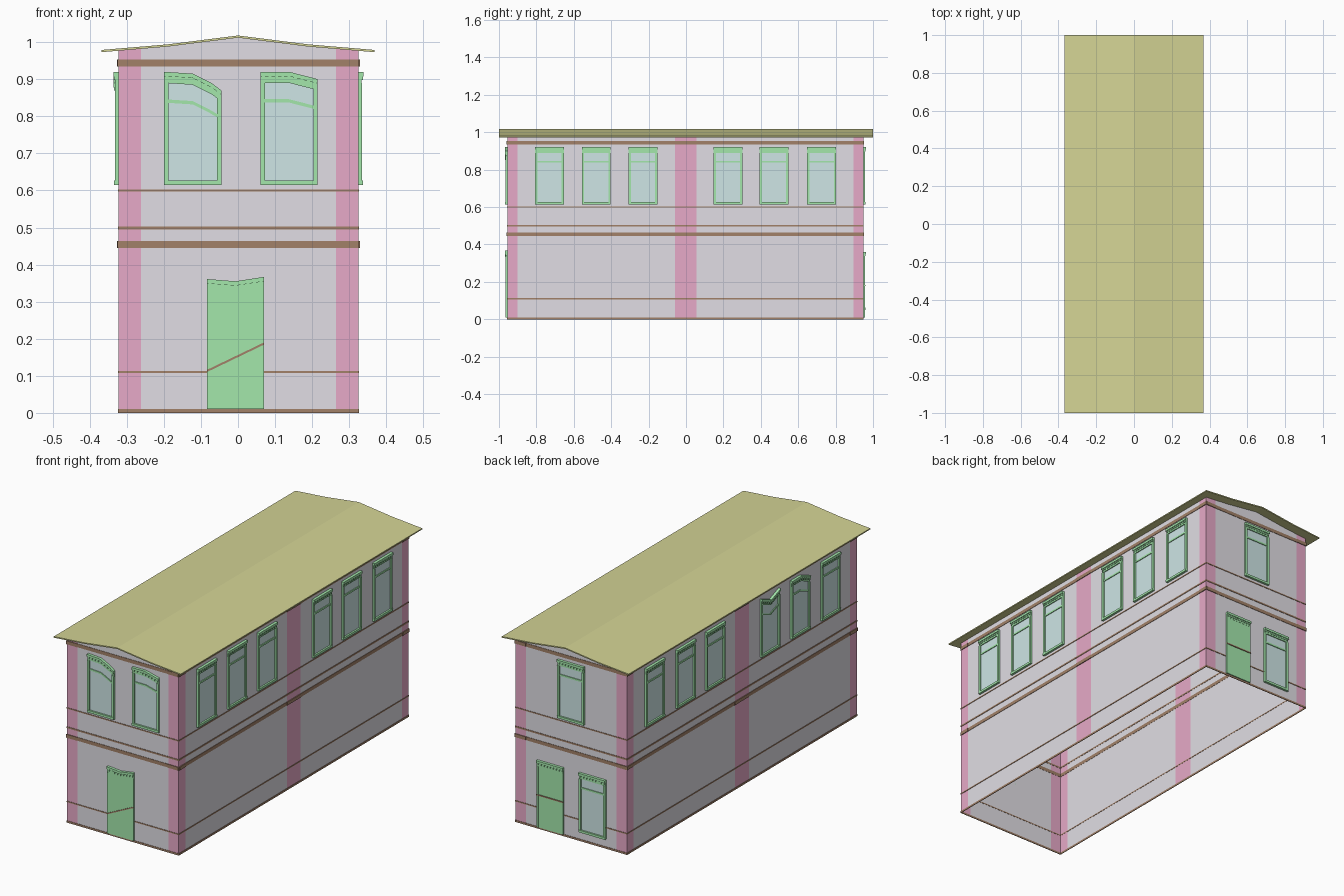
import bpy, bmesh

if "Cube" in bpy.data.objects:
    bpy.data.objects.remove(bpy.data.objects["Cube"])

X0, X1, Y0, Y1 = -0.322, 0.325, -0.955, 0.948
ROOF = [(0, 1.018), (0.19, 0.994), (0.368, 0.979)]
THICK = 0.006


def material(name, rgb):
    m = bpy.data.materials.new(name)
    m.diffuse_color = (*rgb, 1)
    m.use_nodes = True
    m.node_tree.nodes["Principled BSDF"].inputs["Base Color"].default_value = m.diffuse_color
    return m


WALL = material("plaster", (0.75, 0.73, 0.78))
PINK = material("pink_pilaster", (0.8, 0.4, 0.58))
BROWN = material("brown_trim", (0.36, 0.22, 0.14))
GREEN = material("green_joinery", (0.37, 0.8, 0.41))
GLASS = material("pale_glass", (0.62, 0.79, 0.79))
OLIVE = material("olive_roof", (0.66, 0.66, 0.3))


def finish(bm, name, mat, closed=True):
    if closed:
        bmesh.ops.recalc_face_normals(bm, faces=bm.faces)
    me = bpy.data.meshes.new(name)
    bm.to_mesh(me)
    bm.free()
    ob = bpy.data.objects.new(name, me)
    bpy.context.collection.objects.link(ob)
    me.materials.append(mat)
    return ob


def lerp(points, x):
    for (a, p), (b, q) in zip(points, points[1:]):
        if x <= b:
            return p + (q - p) * (x - a) / (b - a)
    return points[-1][1]


def under_roof(x):
    return lerp(ROOF, abs(x)) - THICK


# Maps wall coordinates (across, up, outward) to the model for each side
SIDES = {
    "front": lambda u, v, w: (u, Y0 - w, v),
    "right": lambda u, v, w: (X1 + w, u, v),
    "back": lambda u, v, w: (-u, Y1 + w, v),
    "left": lambda u, v, w: (X0 - w, -u, v),
}


# A bar on a wall, cut into segments so that its top line can bend
def bar(bm, put, u0, u1, v0, v1, w0, w1, seg=1, bend=lambda u, v: v):
    last = None
    for i in range(seg + 1):
        u = u0 + (u1 - u0) * i / seg
        ring = [bm.verts.new(put(u, bend(u, v), w))
                for v, w in ((v0, w0), (v1, w0), (v1, w1), (v0, w1))]
        if last:
            for k in range(4):
                n = (k + 1) % 4
                bm.faces.new((last[k], last[n], ring[n], ring[k]))
        else:
            bm.faces.new(ring[::-1])
        last = ring
    bm.faces.new(last)


# Thin plaster walls and pilasters: strips around the perimeter, open below
walls, pilasters = bmesh.new(), bmesh.new()
xs = [X0, -0.262, -0.19, 0, 0.19, 0.265, X1]
ys = [Y0, -0.9, -0.06, 0.055, 0.895, Y1]


def strip(a, b, pink):
    bm = pilasters if pink else walls
    bm.faces.new([bm.verts.new(p) for p in (
        (*a, 0), (*b, 0), (*b, under_roof(b[0])), (*a, under_roof(a[0])))])


for i, (a, b) in enumerate(zip(xs, xs[1:])):
    strip((a, Y0), (b, Y0), i in (0, 5))
    strip((b, Y1), (a, Y1), i in (0, 5))
for i, (a, b) in enumerate(zip(ys, ys[1:])):
    strip((X1, a), (X1, b), i % 2 == 0)
    strip((X0, b), (X0, a), i % 2 == 0)
finish(walls, "walls", WALL, False)
finish(pilasters, "pilasters", PINK, False)

# Brown string courses running around the building
bands = [("base", 0, 0.01), ("plinth", 0.107, 0.113), ("lower_cornice", 0.445, 0.463),
         ("floor", 0.495, 0.503), ("sill", 0.597, 0.603), ("upper_cornice", 0.935, 0.953)]
for name, z0, z1 in bands:
    bm = bmesh.new()
    rings = []
    for d, z in ((-0.001, z0), (0.002, z0), (0.002, z1), (-0.001, z1)):
        rings.append([bm.verts.new((x, y, z)) for x, y in (
            (X0 - d, Y0 - d), (X1 + d, Y0 - d), (X1 + d, Y1 + d), (X0 - d, Y1 + d))])
    for j in range(4):
        r, s = rings[j], rings[(j + 1) % 4]
        for k in range(4):
            n = (k + 1) % 4
            bm.faces.new((r[k], r[n], s[n], s[k]))
    # Heavier courses break forward over the pilasters
    if "cornice" in name:
        for side in SIDES:
            if side in ("front", "back"):
                spans = [(-0.325, -0.263), (0.264, 0.325)]
            else:
                spans = [(-0.952, -0.9), (-0.06, 0.057), (0.895, 0.95)]
            for a, b in spans:
                bar(bm, SIDES[side], a, b, z0, z1, 0, 0.004)
    finish(bm, name + "_band", BROWN)

# Shallow folded roof sheet
bm = bmesh.new()
top = [(-x, z) for x, z in ROOF[:0:-1]] + ROOF
outline = top + [(x, z - THICK) for x, z in reversed(top)]
ends = [[bm.verts.new((x, y, z)) for x, z in outline] for y in (-1, 1)]
n, m = len(outline), len(top)
for k in range(n):
    j = (k + 1) % n
    bm.faces.new((ends[0][k], ends[0][j], ends[1][j], ends[1][k]))
for e in ends:
    for k in range(m - 1):
        bm.faces.new((e[k], e[k + 1], e[n - 2 - k], e[n - 1 - k]))
finish(bm, "roof", OLIVE)


# Stepped lintel with a row of dentils, shared by windows and doors
def lintel(bm, put, h, z, bend):
    bar(bm, put, -h, h, z - 0.03, z - 0.012, 0, 0.008, 6, bend)
    bar(bm, put, -h, h, z - 0.012, z, 0, 0.014, 6, bend)
    for i in range(9):
        u = -h + 0.008 + i * (2 * h - 0.016) / 8
        bar(bm, put, u - 0.004, u + 0.004, z - 0.022, z - 0.012, 0.007, 0.012, 1, bend)


def setup(side, c, z1, sag):
    put = SIDES[side]

    def local(u, v, w):
        return put(c + u, v, w)

    def bend(u, v):
        return v + (lerp(sag, u) if v > z1 - 0.1 else 0)
    return local, bend


FLAT = [(-0.1, 0), (0.1, 0)]


def window(name, side, c, z0=0.615, z1=0.92, sag=FLAT, h=0.077):
    put, bend = setup(side, c, z1, sag)
    bm = bmesh.new()
    for a, b in ((-h, -h + 0.012), (h - 0.012, h)):
        bar(bm, put, a, b, z0, z1 - 0.03, 0, 0.01, 1, bend)
    bar(bm, put, -h, h, z0, z0 + 0.012, 0, 0.012)
    zt = z1 - 0.079
    bar(bm, put, -h + 0.012, h - 0.012, zt - 0.004, zt + 0.005, 0, 0.007, 6, bend)
    lintel(bm, put, h, z1, bend)
    finish(bm, name + "_frame", GREEN)
    bm = bmesh.new()
    bar(bm, put, -h + 0.01, h - 0.01, z0 + 0.01, z1 - 0.028, 0, 0.003, 6, bend)
    finish(bm, name + "_glass", GLASS)


def door(name, side, c, z1, rail, sag=FLAT, h=0.077):
    put, bend = setup(side, c, z1, sag)
    bm = bmesh.new()
    bar(bm, put, -h, h, 0.01, z1 - 0.03, 0, 0.007, 6, bend)
    for a, b in ((-h, -h + 0.01), (h - 0.01, h)):
        bar(bm, put, a, b, 0.01, z1 - 0.03, 0, 0.009, 1, bend)
    lintel(bm, put, h, z1, bend)
    finish(bm, name, GREEN)
    # Brown rail crossing the door leaf
    bm = bmesh.new()
    slope = [(-h, rail[0]), (h, rail[1])]
    bar(bm, put, -h, h, -0.003, 0.003, 0.005, 0.011, 1, lambda u, v: v + lerp(slope, u))
    finish(bm, name + "_rail", BROWN)


# Front openings, with uneven weathered heads
sloped = [(-0.1, 0), (-0.077, 0), (0, -0.005), (0.06, -0.035), (0.077, -0.05)]
window("front_window_left", "front", -0.122, sag=sloped)
window("front_window_right", "front", 0.138,
       sag=[(-0.1, 0), (0, 0), (0.078, -0.02)])
door("front_door", "front", -0.007, 0.361, (0.113, 0.187),
     [(-0.1, 0), (-0.077, 0), (0, -0.006), (0.078, 0.006)])

# Back openings
window("back_window_upper", "back", 0)
window("back_window_lower", "back", 0.125, 0.05, 0.36)
door("back_door", "back", -0.12, 0.36, (0.18, 0.18))

# Six upper windows along each long side
dip = [(-0.1, 0), (-0.077, 0), (0, -0.03), (0.078, 0.0)]
arch = [(-0.1, 0), (-0.077, 0), (0, 0), (0.078, -0.03)]
for i, y in enumerate((-0.73, -0.48, -0.23, 0.225, 0.47, 0.725)):
    window(f"right_window_{i + 1}", "right", y)
    window(f"left_window_{i + 1}", "left", -y, sag={1: arch, 2: dip}.get(i, FLAT))
